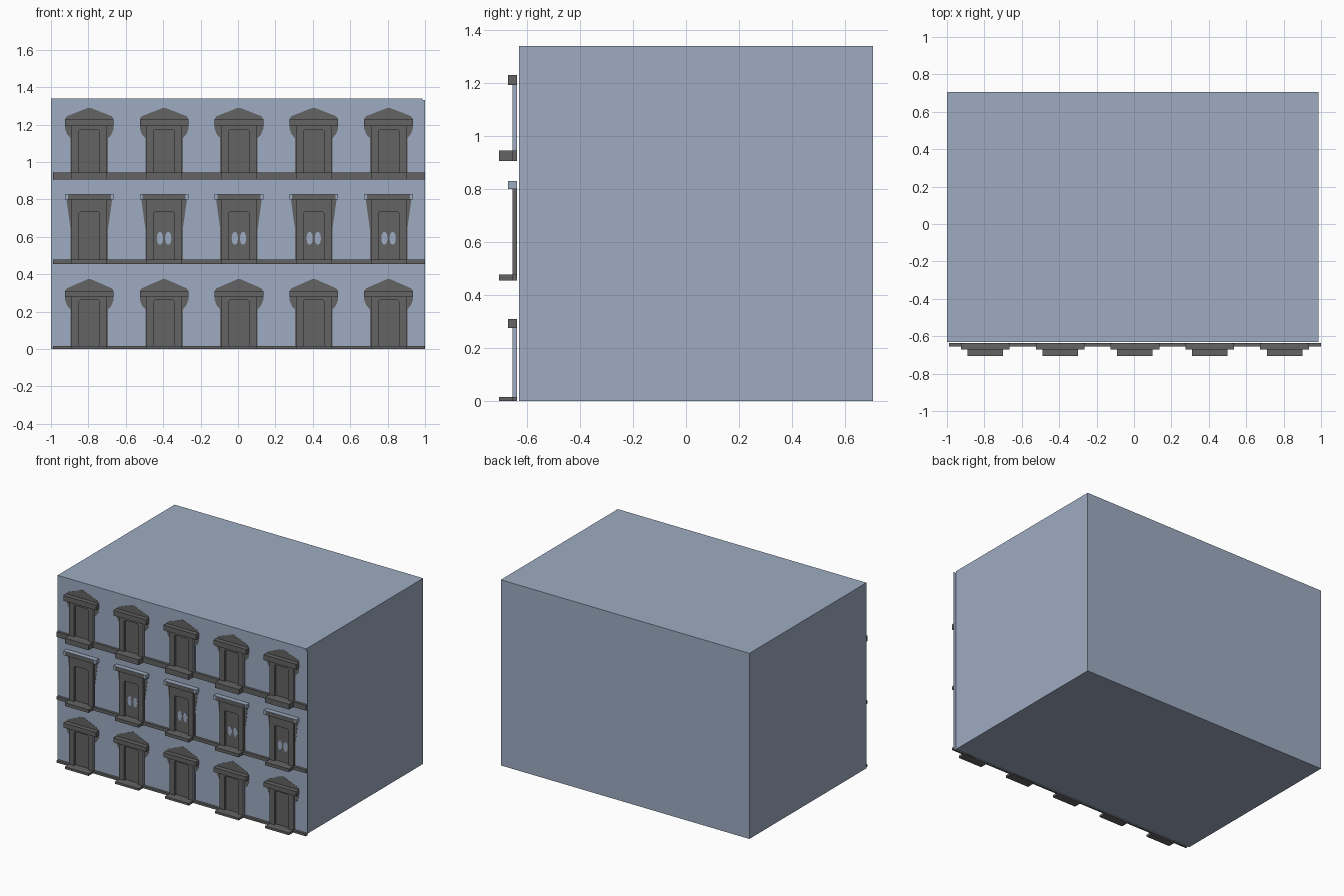
import bpy, bmesh, math

if "Cube" in bpy.data.objects:
    bpy.data.objects.remove(bpy.data.objects["Cube"])


def material(name, rgb):
    m = bpy.data.materials.new(name)
    m.diffuse_color = (*rgb, 1)
    m.use_nodes = True
    m.node_tree.nodes["Principled BSDF"].inputs["Base Color"].default_value = m.diffuse_color
    return m


BLUE = material("blue_grey_wall", (0.34, 0.41, 0.535))
DARK = material("dark_grey_trim", (0.125, 0.125, 0.125))
WALL_Y = -0.637


def extrude_outline(name, pts, y_back, y_front, mats=(DARK,), rule=None):
    """Extrude an x/z outline between two y depths; rule picks a material slot per face."""
    bm = bmesh.new()
    face = bm.faces.new([bm.verts.new((x, y_back, z)) for x, z in pts])
    if y_front != y_back:
        ext = bmesh.ops.extrude_face_region(bm, geom=[face])
        for v in ext["geom"]:
            if isinstance(v, bmesh.types.BMVert):
                v.co.y = y_front
    bmesh.ops.recalc_face_normals(bm, faces=bm.faces)
    bm.normal_update()
    if y_front == y_back and bm.faces[:][0].normal.y > 0:
        bmesh.ops.reverse_faces(bm, faces=bm.faces[:])
    if rule:
        for f in bm.faces:
            f.material_index = rule(f)
    me = bpy.data.meshes.new(name)
    bm.to_mesh(me)
    bm.free()
    for m in mats:
        me.materials.append(m)
    ob = bpy.data.objects.new(name, me)
    bpy.context.collection.objects.link(ob)
    return ob


def rect(x0, x1, z0, z1):
    return [(x0, z0), (x1, z0), (x1, z1), (x0, z1)]


def mirrored(cx, right):
    """Outline from its right half, listed bottom to top."""
    return [(cx + x, z) for x, z in right] + [(cx - x, z) for x, z in reversed(right)]


# Building block and the thin facade sheet in front of it
extrude_outline("building_block", rect(-1.0, 0.986, 0, 1.34), 0.705, -0.63, (BLUE,))
extrude_outline("facade_sheet", rect(-0.99, 1.0, 0, 1.332), WALL_Y, WALL_Y, (BLUE,))

# Storeys: ledge bottom/top, opening top, cornice bottom/top, pediment tip (None = flat)
STOREYS = [("lower", 0.0, 0.016, 0.262, 0.277, 0.31, 0.375),
           ("middle", 0.455, 0.478, 0.735, 0.80, 0.83, None),
           ("upper", 0.907, 0.945, 1.173, 1.192, 1.23, 1.29)]

for storey, z0, z1, z_open, c0, c1, tip in STOREYS:
    # Ledge running along the whole facade
    extrude_outline(storey + "_ledge", rect(-0.99, 1.0, z0, z1), WALL_Y, -0.655)
    for i in range(5):
        cx = -0.795 + 0.4 * i
        tag = f"{storey}_{i + 1}"

        # Dark painted surround, brackets and pediment, flat on the wall
        if tip:
            half = [(0.1, z1), (0.1, c0 - 0.065), (0.118, c0 - 0.045),
                    (0.13, c0 - 0.015), (0.13, c1), (0.12, c1 + 0.015), (0.005, tip)]
        else:
            half = [(0.1, z1), (0.1, 0.64), (0.122, c0), (0.122, c1)]
        extrude_outline("painted_surround_" + tag, mirrored(cx, half), WALL_Y, WALL_Y - 0.001)

        # Raised frame around the opening; gabled storeys have blue right sides
        w, o = 0.095, 0.055
        outline = [(cx - w, z1), (cx - o, z1), (cx - o, z_open - 0.008), (cx - o + 0.008, z_open),
                   (cx + o - 0.008, z_open), (cx + o, z_open - 0.008), (cx + o, z1),
                   (cx + w, z1), (cx + w, c0), (cx - w, c0)]

        def side_rule(f):
            return 1 if tip and f.normal.x > 0.9 and f.calc_center_median().x > cx else 0
        extrude_outline("window_frame_" + tag, outline, WALL_Y, -0.655, (DARK, BLUE), side_rule)

        # Projecting sill and cornice
        extrude_outline("sill_" + tag, rect(cx - w, cx + w, z0, z1), WALL_Y, -0.705)
        extrude_outline("cornice_" + tag, rect(cx - 0.13, cx + 0.13, c0, c1),
                        WALL_Y, -0.671, (DARK if tip else BLUE,))
        if not tip:
            # Painted cornice front, leaving blue ends
            extrude_outline("cornice_face_" + tag, rect(cx - 0.115, cx + 0.115, c0, c1 - 0.003),
                            -0.671, -0.672)
            # Pair of pale patches on the opening
            for s in (-1, 1) if i else ():
                ring = [(cx + s * 0.022 + 0.017 * math.cos(a * math.pi / 5),
                         0.592 + 0.036 * math.sin(a * math.pi / 5)) for a in range(10)]
                extrude_outline(f"pale_patch_{tag}_{'left' if s < 0 else 'right'}", ring,
                                WALL_Y - 0.001, WALL_Y - 0.002, (BLUE,))
